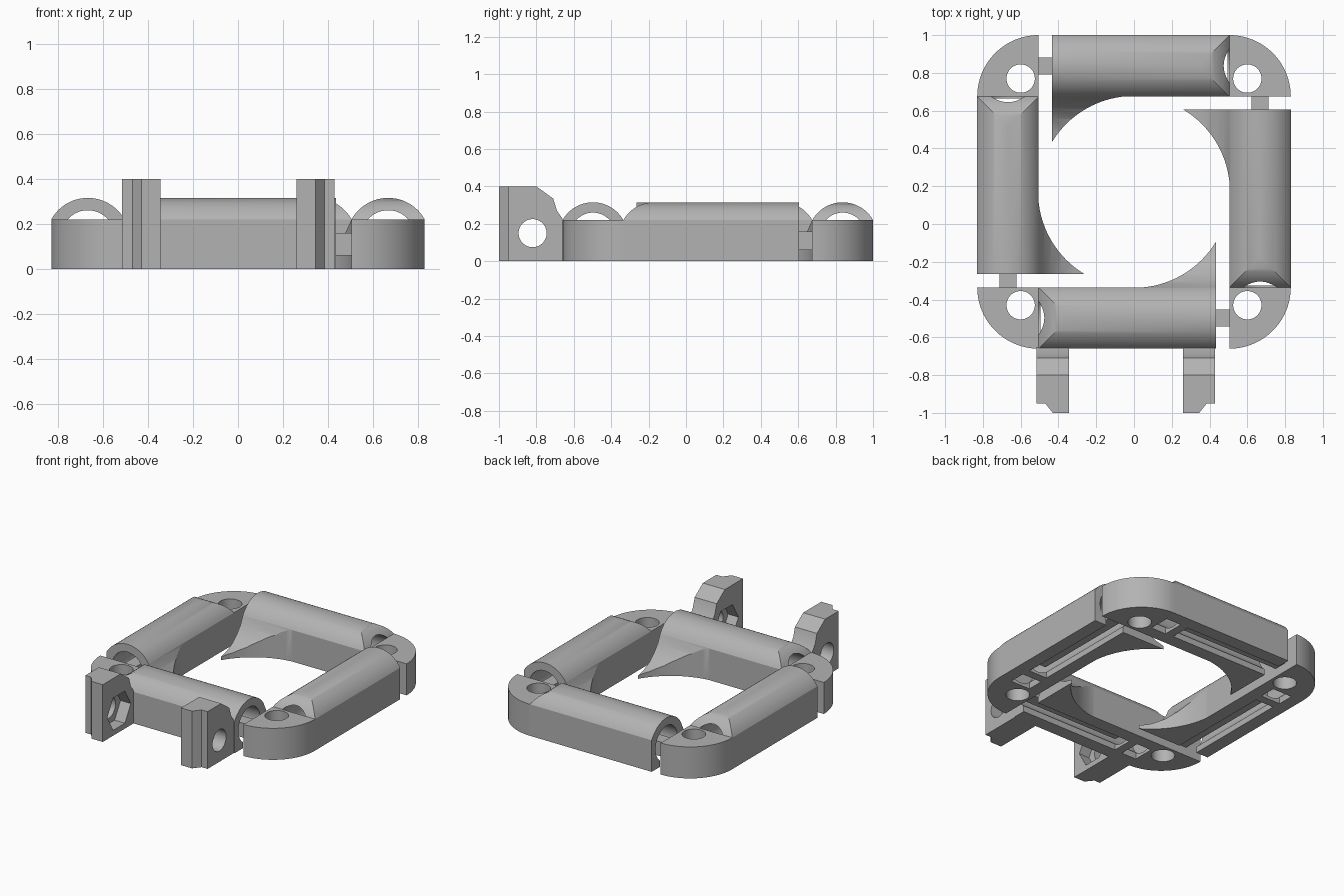
import bpy, bmesh
from math import pi, sin, cos, asin
from mathutils import Matrix

if "Cube" in bpy.data.objects:
    bpy.data.objects.remove(bpy.data.objects["Cube"])

grey = bpy.data.materials.new("plain grey")
grey.use_nodes = True
grey.diffuse_color = (0.45, 0.45, 0.45, 1)
grey.node_tree.nodes["Principled BSDF"].inputs["Base Color"].default_value = grey.diffuse_color


def prism(name, pts, axis, lo, hi):
    """Extrude a closed 2D outline along one axis."""
    place = {"x": lambda p, t: (t, p[0], p[1]),
             "y": lambda p, t: (p[0], t, p[1]),
             "z": lambda p, t: (p[0], p[1], t)}[axis]
    bm = bmesh.new()
    a = [bm.verts.new(place(p, lo)) for p in pts]
    b = [bm.verts.new(place(p, hi)) for p in pts]
    bm.faces.new(a)
    bm.faces.new(b)
    for i in range(len(pts)):
        j = (i + 1) % len(pts)
        bm.faces.new((a[i], a[j], b[j], b[i]))
    bmesh.ops.recalc_face_normals(bm, faces=bm.faces[:])
    mesh = bpy.data.meshes.new(name)
    bm.to_mesh(mesh)
    bm.free()
    mesh.materials.append(grey)
    ob = bpy.data.objects.new(name, mesh)
    bpy.context.collection.objects.link(ob)
    return ob


def arc(cx, cy, r, start, end, n):
    return [(cx + r * cos(start + (end - start) * i / n),
             cy + r * sin(start + (end - start) * i / n)) for i in range(n + 1)]


def circle(cx, cy, r, n=48):
    return arc(cx, cy, r, 0, 2 * pi, n)[:-1]


def rect(x0, x1, y0, y1):
    return [(x0, y0), (x1, y0), (x1, y1), (x0, y1)]


def boolean(ob, cutter, op="DIFFERENCE"):
    """Apply a boolean and discard the helper."""
    cutter.hide_render = True
    mod = ob.modifiers.new("cut", "BOOLEAN")
    mod.operation, mod.object, mod.solver = op, cutter, "EXACT"
    bpy.context.view_layer.objects.active = ob
    bpy.ops.object.modifier_apply(modifier=mod.name)
    bpy.data.objects.remove(cutter)


def smooth(ob):
    bpy.ops.object.select_all(action="DESELECT")
    ob.select_set(True)
    bpy.context.view_layer.objects.active = ob
    bpy.ops.object.shade_smooth_by_angle(angle=0.45)


# Main dimensions of one side, laid out around the ring centre
OUT, INN, END = 0.83, 0.505, 0.435
MID = -(OUT + INN) / 2
HALF = (OUT - INN) / 2
SIDE, TOP = 0.22, 0.315
RISE = TOP - SIDE
R = (HALF ** 2 + RISE ** 2) / (2 * RISE)
ANG = asin(HALF / R)

# Rounded bar, with its corner end falling away along a crossing arch
bar = prism("side_bar", [(-OUT, 0), (-INN, 0)]
            + arc(MID, TOP - R, R, pi / 2 - ANG, pi / 2 + ANG, 24), "x", -INN, END)
crossing = prism("crossing", [(END + 0.1, -0.1), (END + 0.1, TOP + 0.05), (-INN + HALF, TOP + 0.05)]
                 + arc(-INN + HALF, TOP - R, R, pi / 2, pi / 2 + ANG, 12)
                 + [(-INN, -0.1)], "y", -1, 0)
boolean(bar, crossing, "INTERSECT")

# Tunnel through the bar, with a long slot and a pocket open underneath
boolean(bar, prism("tunnel", circle(MID, 0.14, 0.12), "x", -0.6, 0.6))
boolean(bar, prism("slot", rect(-0.32, 0.6, MID - 0.07, MID + 0.07), "z", -0.1, 0.1))
boolean(bar, prism("pocket", rect(-0.495, -0.38, MID - 0.075, MID + 0.075), "z", -0.1, 0.1))

# Quarter-round corner with a vertical hole
corner = prism("corner_block", [(-INN, -INN)]
               + arc(-INN, -INN, OUT - INN, pi, 1.5 * pi, 32), "z", 0, SIDE)
boolean(corner, prism("hole", circle(-0.6, -0.6, 0.075), "z", -0.1, 0.4))

# Tongue that reaches from the neighbouring corner into the tunnel
tongue = prism("tongue", rect(MID - 0.045, MID + 0.045, 0.06, 0.16), "x", -0.3, 0.52)

# Hollow-curved gusset, trimmed by the round opening
fillet = [(-INN, SIDE), (-0.48, 0.165), (-0.44, 0.115), (-0.39, 0.07),
          (-0.33, 0.04), (-0.25, 0.02)]
gusset = prism("gusset", [(-0.25, 0), (-INN, 0)] + fillet, "x", 0.05, END)
boolean(gusset, prism("opening", circle(0, 0, 0.508, 96), "z", -0.1, 0.5))

# Repeat the side four times around the ring
for part in (bar, corner, tongue, gusset):
    smooth(part)
    name = part.name
    for k, side in enumerate(("front", "left", "back", "right")):
        ob = part if k == 0 else part.copy()
        if k:
            bpy.context.collection.objects.link(ob)
        ob.name = side + "_" + name
        ob.matrix_world = Matrix.Translation((0, 0.17, 0)) @ Matrix.Rotation(k * pi / 2, 4, "Z")

# Mounting lug with a bolt hole, a hexagonal nut recess and a stepped front
lug = prism("left_lug", [(-1, 0), (-1, 0.4), (-0.8, 0.4), (-0.71, 0.335), (-0.69, 0.27),
                         (-0.655, SIDE), (-0.655, 0)], "x", 0.26, 0.43)
boolean(lug, prism("step", [(0.345, -1.1), (0.345, -1), (0.385, -0.95), (0.5, -0.95),
                            (0.5, -1.1)], "z", -0.1, 0.5))
boolean(lug, prism("bolt_hole", circle(-0.82, 0.15, 0.075), "x", 0.2, 0.5))
boolean(lug, prism("nut_recess", circle(-0.82, 0.15, 0.13, 6), "x", 0.2, 0.34))
smooth(lug)

# Mirrored second lug
twin = lug.copy()
twin.data = lug.data.copy()
twin.name = "right_lug"
twin.data.transform(Matrix.Translation((-0.085, 0, 0)) @ Matrix.Scale(-1, 4, (1, 0, 0)))
twin.data.flip_normals()
bpy.context.collection.objects.link(twin)
